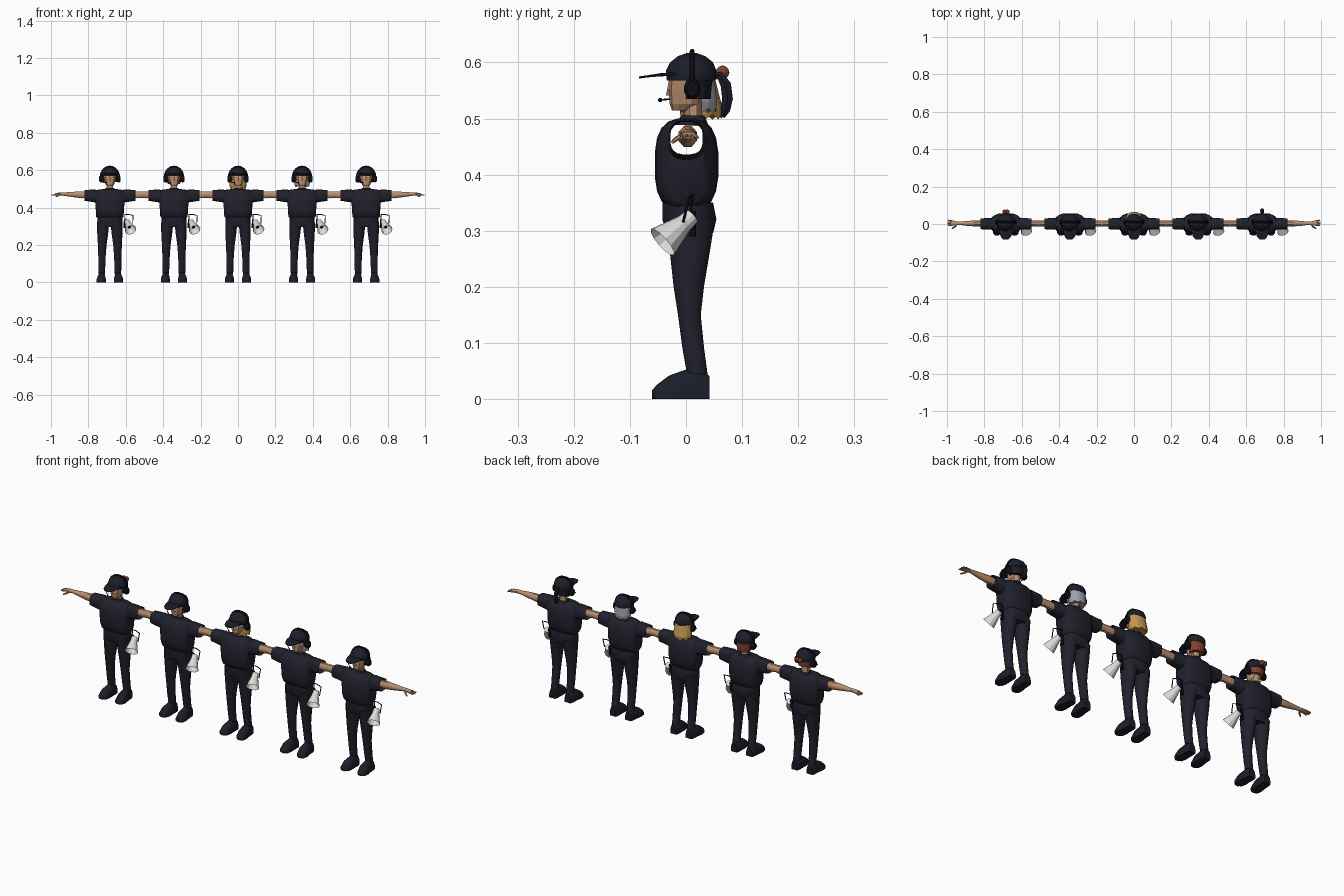
import bpy, bmesh, math
from mathutils import Vector

if "Cube" in bpy.data.objects:
    bpy.data.objects.remove(bpy.data.objects["Cube"], do_unlink=True)


def material(name, r, g, b):
    m = bpy.data.materials.new(name)
    m.use_nodes = True
    m.diffuse_color = (r, g, b, 1)
    bsdf = next(n for n in m.node_tree.nodes if n.type == 'BSDF_PRINCIPLED')
    bsdf.inputs["Base Color"].default_value = (r, g, b, 1)
    bsdf.inputs["Roughness"].default_value = 0.8
    return m


NAVY = material("navy cloth", 0.015, 0.015, 0.026)
CAP = material("dark cap", 0.011, 0.013, 0.022)
BLACK = material("black plastic", 0.005, 0.005, 0.007)
SKIN = material("skin", 0.50, 0.28, 0.16)
BLOND = material("blond hair", 0.55, 0.31, 0.08)
GREY = material("grey hair", 0.34, 0.36, 0.41)
AUBURN = material("auburn hair", 0.23, 0.055, 0.028)
DARK = material("dark hair", 0.010, 0.011, 0.020)
WHITE = material("pale plastic", 0.72, 0.73, 0.70)

origin = Vector((0, 0, 0))


def finish(name, mesh, mat, angle):
    mesh.materials.clear()
    mesh.materials.append(mat)
    for p in mesh.polygons:
        p.use_smooth = angle > 0
    if angle:
        mesh.set_sharp_from_angle(angle=math.radians(angle))
    obj = bpy.data.objects.new(name, mesh)
    obj.location = origin
    bpy.context.collection.objects.link(obj)
    return obj


def loft(name, axis, rows, mat, n=12, side=1, power=1.0, caps=(True, True), angle=45, jag=0):
    """Skin elliptical rings; each row is position, two centres, two radii."""
    bm = bmesh.new()
    rings = []
    for k, (pos, a0, b0, ra, rb) in enumerate(rows):
        ring = []
        for i in range(n):
            t = math.tau * (i + 0.5) / n
            c, s = math.cos(t), math.sin(t)
            a = a0 + ra * math.copysign(abs(c) ** power, c)
            b = b0 + rb * math.copysign(abs(s) ** power, s)
            p = pos + (jag * (i % 2) if k == 0 else 0)
            co = {'x': (p, a, b), 'y': (a, p, b), 'z': (a, b, p)}[axis]
            ring.append(bm.verts.new((co[0] * side, co[1], max(co[2], 0))))
        rings.append(ring)
    for r, q in zip(rings, rings[1:]):
        for i in range(n):
            j = (i + 1) % n
            bm.faces.new((r[i], r[j], q[j], q[i]))
    for use, ring in zip(caps, (rings[0], rings[-1])):
        if use:
            bm.faces.new(ring)
    bmesh.ops.recalc_face_normals(bm, faces=bm.faces)
    mesh = bpy.data.meshes.new(name)
    bm.to_mesh(mesh)
    bm.free()
    return finish(name, mesh, mat, angle)


def tube(name, points, radius, mat, side=1, radii=None):
    curve = bpy.data.curves.new(name, 'CURVE')
    curve.dimensions = '3D'
    curve.bevel_depth = radius
    curve.bevel_resolution = 1
    curve.use_fill_caps = True
    line = curve.splines.new('POLY')
    line.points.add(len(points) - 1)
    for i, (x, y, z) in enumerate(points):
        line.points[i].co = (x * side, y, z, 1)
        line.points[i].radius = radii[i] if radii else 1
    temp = bpy.data.objects.new(name, curve)
    mesh = bpy.data.meshes.new_from_object(temp)
    bpy.data.objects.remove(temp)
    return finish(name, mesh, mat, 50)


def ball(name, centre, radius, mat):
    bm = bmesh.new()
    bmesh.ops.create_icosphere(bm, subdivisions=2, radius=radius)
    bmesh.ops.translate(bm, verts=bm.verts, vec=centre)
    mesh = bpy.data.meshes.new(name)
    bm.to_mesh(mesh)
    bm.free()
    return finish(name, mesh, mat, 0)


def clothes():
    # hollow shirt, skinned sideways from sleeve opening to sleeve opening
    half = [(0.04, 0.001, 0.418, 0.055, 0.081), (0.062, 0.001, 0.418, 0.046, 0.078),
            (0.073, 0.001, 0.422, 0.036, 0.072), (0.078, 0.001, 0.462, 0.032, 0.035),
            (0.136, 0.001, 0.465, 0.029, 0.029)]
    rows = [(-r[0],) + r[1:] for r in reversed(half)] + [(0, 0.001, 0.418, 0.057, 0.083)] + half
    loft("shirt", 'x', rows, NAVY, n=20, power=0.7, caps=(False, False))
    loft("collar", 'z', [(0.488, 0, 0.01, 0.033, 0.03), (0.505, 0, 0.012, 0.023, 0.021)], NAVY, n=14)
    loft("trouser_hips", 'z', [(0.296, 0, 0.007, 0.06, 0.042), (0.32, 0, 0.006, 0.069, 0.049),
                               (0.35, 0, 0.003, 0.067, 0.046)], NAVY, n=16, power=0.85)
    for s in (1, -1):
        loft("trouser_leg", 'z', [(0.045, 0.043, 0.02, 0.018, 0.019), (0.09, 0.043, 0.013, 0.019, 0.02),
                                  (0.15, 0.042, 0.006, 0.021, 0.021), (0.2, 0.041, 0.005, 0.024, 0.028),
                                  (0.27, 0.038, 0.007, 0.031, 0.038), (0.32, 0.036, 0.007, 0.033, 0.046)],
             NAVY, side=s)
        loft("shoe", 'y', [(-0.061, 0.047, 0.006, 0.010, 0.009), (-0.052, 0.047, 0.006, 0.021, 0.020),
                           (-0.03, 0.046, 0.006, 0.025, 0.037), (0, 0.044, 0.006, 0.022, 0.048),
                           (0.03, 0.043, 0.006, 0.021, 0.046), (0.042, 0.043, 0.006, 0.017, 0.036)],
             CAP, side=s, power=0.8)


def arms():
    for s in (1, -1):
        loft("arm", 'x', [(0.11, 0.003, 0.468, 0.015, 0.018), (0.15, 0.003, 0.468, 0.018, 0.02),
                          (0.2, 0.003, 0.47, 0.015, 0.015), (0.252, 0.004, 0.472, 0.009, 0.009),
                          (0.27, 0.004, 0.472, 0.013, 0.009), (0.294, 0.005, 0.47, 0.016, 0.006)],
             SKIN, n=8, side=s)
        for i in range(4):
            y = 0.0075 * i - 0.0065
            tip = 0.315 - 0.004 * abs(i - 1.5)
            tube("finger", [(0.286, y, 0.47), (tip, y * 1.3, 0.466)], 0.0038, SKIN, s, (1, 0.7))
        tube("thumb", [(0.264, -0.004, 0.47), (0.276, -0.017, 0.464), (0.288, -0.024, 0.458)],
             0.0045, SKIN, s, (1, 1, 0.7))


def head():
    loft("neck", 'z', [(0.487, 0, 0.014, 0.019, 0.017), (0.54, 0, 0.012, 0.018, 0.017)], SKIN, n=8)
    loft("face", 'z', [(0.514, 0, -0.011, 0.015, 0.014), (0.526, 0, -0.002, 0.025, 0.027),
                       (0.552, 0, 0.002, 0.032, 0.033), (0.578, 0, 0.006, 0.037, 0.036)],
         SKIN, n=10, power=0.8, angle=0)
    loft("nose", 'z', [(0.541, 0, -0.029, 0.006, 0.007), (0.57, 0, -0.026, 0.003, 0.004)],
         SKIN, n=6, angle=0)
    loft("cap_dome", 'z', [(0.568, 0, 0.009, 0.045, 0.044), (0.585, 0, 0.009, 0.047, 0.046),
                           (0.6, 0, 0.01, 0.04, 0.039), (0.611, 0, 0.01, 0.026, 0.025),
                           (0.617, 0, 0.01, 0.008, 0.008)], CAP, n=16)
    loft("cap_brim", 'y', [(-0.015, 0, 0.579, 0.042, 0.003), (-0.045, 0, 0.578, 0.037, 0.003),
                           (-0.07, 0, 0.575, 0.028, 0.002), (-0.084, 0, 0.573, 0.013, 0.002)],
         CAP, n=8, power=0.7)


def headset():
    steps = [math.pi * i / 14 for i in range(15)]
    tube("headset_band", [(0.051 * math.cos(t), 0.011, 0.56 + 0.06 * math.sin(t)) for t in steps],
         0.0045, BLACK)
    for s in (1, -1):
        loft("ear_cup", 'x', [(0.03, 0.011, 0.553, 0.013, 0.017), (0.05, 0.011, 0.553, 0.015, 0.019),
                              (0.057, 0.011, 0.553, 0.01, 0.013)], BLACK, side=s)
    tube("microphone_boom", [(-0.05, 0.005, 0.545), (-0.042, -0.025, 0.535), (-0.02, -0.046, 0.533)],
         0.0018, BLACK)
    ball("microphone_tip", (-0.019, -0.046, 0.533), 0.004, BLACK)


def megaphone():
    start, mouth = Vector((0.092, 0.011, 0.326)), Vector((0.111, -0.042, 0.28))
    horn = loft("megaphone_horn", 'z', [(0, 0, 0, 0.014, 0.014), (0.02, 0, 0, 0.016, 0.016),
                                        (0.073, 0, 0, 0.031, 0.031)], WHITE, caps=(True, False), angle=0)
    core = loft("megaphone_core", 'z', [(0.002, 0, 0, 0.006, 0.006), (0.05, 0, 0, 0.008, 0.008)],
                BLACK, n=8)
    for obj in (horn, core):
        obj.rotation_euler = (mouth - start).to_track_quat('Z', 'Y').to_euler()
        obj.location = origin + start
    tube("megaphone_grip", [(0.08, 0.012, 0.335), (0.077, 0.012, 0.29)], 0.006, BLACK)
    tube("megaphone_strap", [(0.08, 0.008, 0.33), (0.08, 0.012, 0.363), (0.1, 0.01, 0.363),
                             (0.124, 0.005, 0.358), (0.122, -0.005, 0.315)], 0.0025, BLACK)


def hair(mat, low, back, width, jag):
    # lower ring is ragged for loose hair
    depth = (back + 0.012) / 2
    mid = back - depth
    loft("hair", 'z', [(low, 0, mid, width * 0.9, depth * 0.95), (low + 0.02, 0, mid, width, depth),
                       (0.58, 0, 0.018, 0.042, 0.032)], mat, n=16, angle=0, jag=jag)


def bun():
    for x in (-0.007, 0.008):
        ball("hair_bun", (x, 0.065, 0.582), 0.0125, AUBURN)


def ponytail():
    tube("ponytail", [(0, 0.045, 0.575), (0, 0.06, 0.577), (0, 0.071, 0.56), (0, 0.074, 0.535),
                      (0, 0.07, 0.515), (0, 0.066, 0.502)], 0.011, DARK,
         radii=(0.6, 0.8, 1, 1, 0.9, 0.3))


# five people: hair colour, lowest height, rearmost depth, half width, raggedness, extra
people = [(AUBURN, 0.54, 0.046, 0.037, 0, bun),
          (AUBURN, 0.525, 0.05, 0.037, 0, None),
          (BLOND, 0.498, 0.066, 0.046, 0.01, None),
          (GREY, 0.51, 0.056, 0.042, 0.008, None),
          (DARK, 0.535, 0.046, 0.038, 0, ponytail)]
for i, (mat, low, back, width, jag, extra) in enumerate(people):
    origin = Vector(((i - 2) * 0.3425, 0, 0))
    clothes()
    arms()
    head()
    headset()
    megaphone()
    hair(mat, low, back, width, jag)
    if extra:
        extra()
